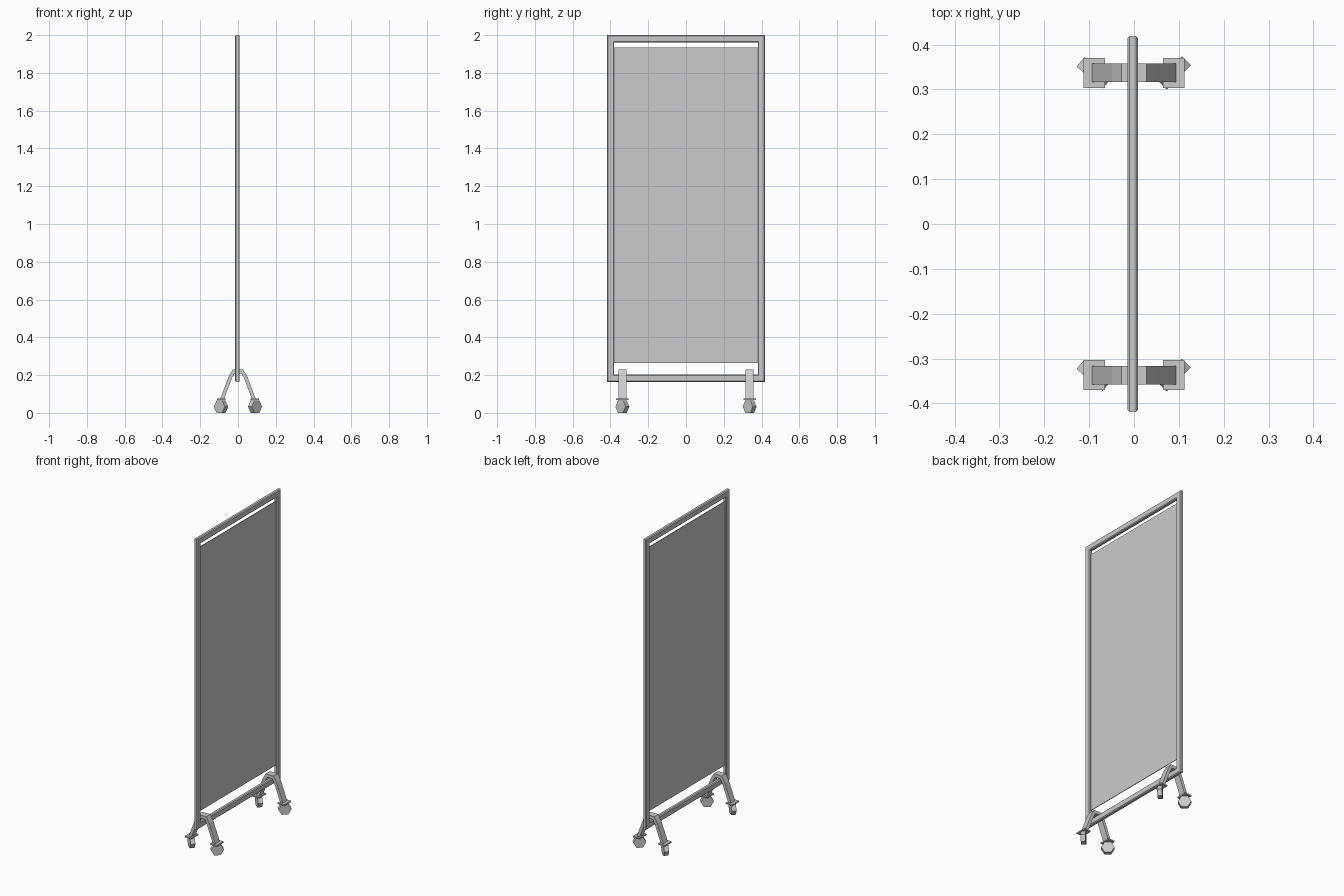
import bpy, bmesh, math
from mathutils import Matrix, Vector

if "Cube" in bpy.data.objects:
    bpy.data.objects.remove(bpy.data.objects["Cube"])

CX = -0.003  # the screen sits slightly off the leg centre


def finish(name, bm):
    bmesh.ops.recalc_face_normals(bm, faces=bm.faces)
    me = bpy.data.meshes.new(name)
    bm.to_mesh(me)
    bm.free()
    ob = bpy.data.objects.new(name, me)
    bpy.context.collection.objects.link(ob)
    return ob


def box(name, size, loc):
    bm = bmesh.new()
    bmesh.ops.create_cube(bm, size=1.0,
                          matrix=Matrix.Translation(loc) @ Matrix.Diagonal((*size, 1)))
    return finish(name, bm)


# Mitred rectangular frame with a chamfered tube section
def frame(name, half_w, z0, z1, width, thick, c):
    t = thick / 2
    # (distance inward from the outer edge, x)
    section = [(0, -t + c), (0, t - c), (c, t), (width - c, t),
               (width, t - c), (width, -t + c), (width - c, -t), (c, -t)]
    bm = bmesh.new()
    rings = []
    for sy, top in ((-1, 0), (1, 0), (1, 1), (-1, 1)):
        rings.append([bm.verts.new((CX + x, sy * (half_w - d), z1 - d if top else z0 + d))
                      for d, x in section])
    for i in range(4):
        a, b = rings[i], rings[(i + 1) % 4]
        for j in range(8):
            k = (j + 1) % 8
            bm.faces.new((a[j], a[k], b[k], b[j]))
    return finish(name, bm)


# Bent flat strip forming an arch across the screen
def arch_leg(name, y, width):
    outer = [(-0.096, 0.068), (-0.049, 0.193), (-0.028, 0.229)]
    inner = [(-0.076, 0.068), (-0.032, 0.184), (-0.018, 0.209)]
    outer += [(-x, z) for x, z in reversed(outer)]
    inner += [(-x, z) for x, z in reversed(inner)]
    bm = bmesh.new()
    rings = []
    for (ox, oz), (ix, iz) in zip(outer, inner):
        lo, hi = y - width / 2, y + width / 2
        rings.append([bm.verts.new(p) for p in
                      ((ox, lo, oz), (ox, hi, oz), (ix, hi, iz), (ix, lo, iz))])
    for a, b in zip(rings, rings[1:]):
        for j in range(4):
            k = (j + 1) % 4
            bm.faces.new((a[j], a[k], b[k], b[j]))
    bm.faces.new(rings[0])
    bm.faces.new(rings[-1])
    return finish(name, bm)


# Six-sided caster wheel, swivelled about the vertical
def wheel(name, x, y, swivel):
    bm = bmesh.new()
    m = (Matrix.Translation((x, y, 0.033)) @ Matrix.Rotation(swivel, 4, 'Z')
         @ Matrix.Rotation(math.pi / 2, 4, 'X'))
    bmesh.ops.create_cone(bm, cap_ends=True, segments=6,
                          radius1=0.038, radius2=0.038, depth=0.028)
    # keep corners pointing sideways so the wheel rests on a flat
    far = max(bm.verts, key=lambda v: v.co.x)
    spin = -math.atan2(far.co.y, far.co.x)
    bmesh.ops.transform(bm, matrix=m @ Matrix.Rotation(spin, 4, 'Z'), verts=bm.verts)
    return finish(name, bm)


frame("screen_frame", 0.419, 0.163, 2.0, 0.039, 0.024, 0.005)
box("screen_panel", (0.004, 0.762, 1.67), (CX, 0, 1.10))

for sy, end in ((-1, "near"), (1, "far")):
    y = sy * 0.337
    arch_leg(f"{end}_leg", y, 0.042)
    for sx, side in ((-1, "left"), (1, "right")):
        box(f"{end}_{side}_caster_plate", (0.047, 0.067, 0.008), (sx * 0.0885, y, 0.071))
        wheel(f"{end}_{side}_wheel", sx * 0.09, y, math.radians(-40 if sx < 0 else 45))
